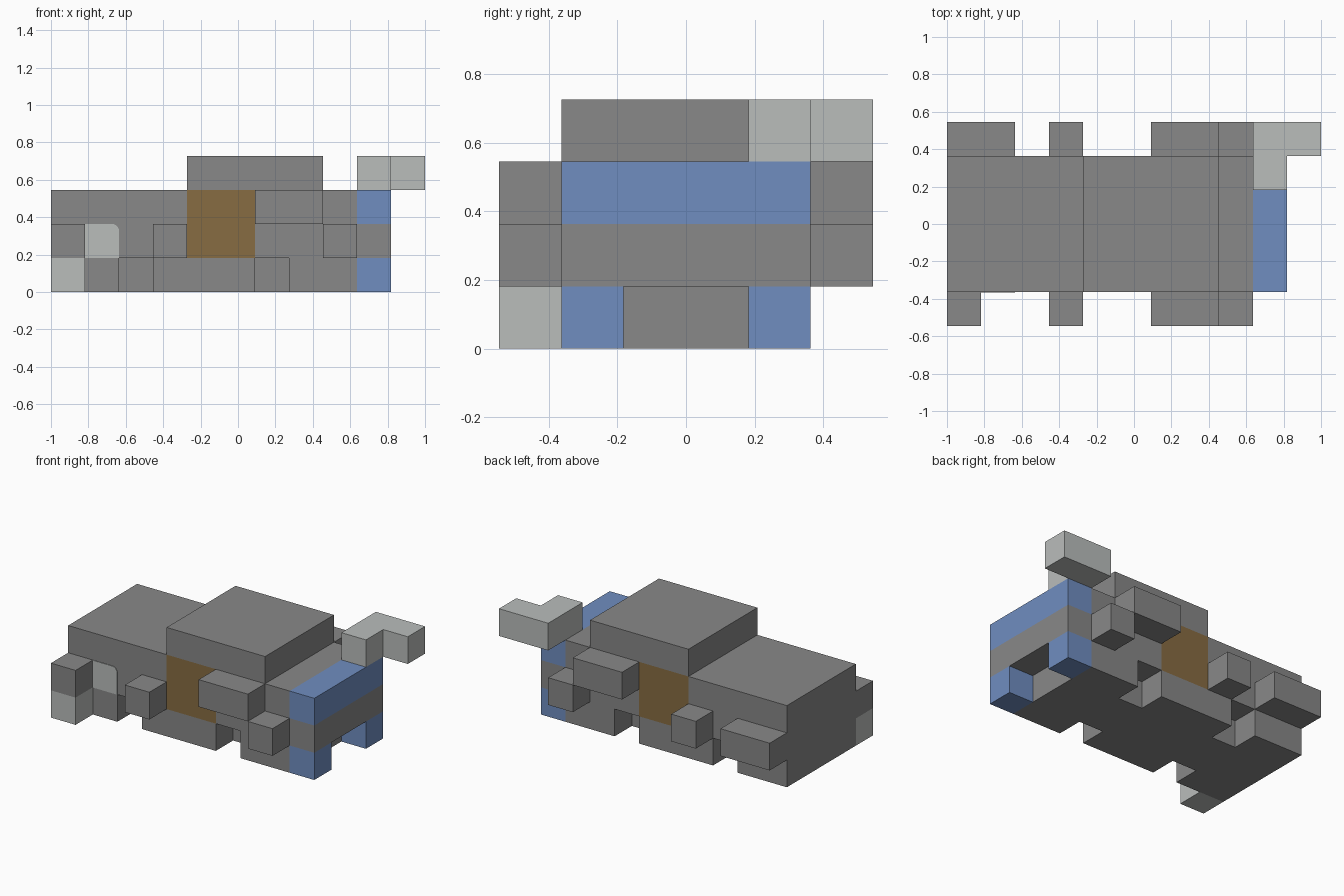
import bpy, bmesh, math
from mathutils import Vector

cube = bpy.data.objects.get("Cube")
if cube:
    bpy.data.objects.remove(cube, do_unlink=True)

# The model sits on a grid of 11 x 6 x 4 cells
U = 2 / 11
ORIGIN = Vector((5.5, 3, 0))


def pos(x, y, z):
    return (Vector((x, y, z)) - ORIGIN) * U


def material(name, r, g, b):
    m = bpy.data.materials.new(name)
    m.use_nodes = True
    m.diffuse_color = (r, g, b, 1)
    m.node_tree.nodes["Principled BSDF"].inputs["Base Color"].default_value = (r, g, b, 1)
    return m


GRAY = material("stone gray", .246, .246, .246)
LIGHT = material("light gray", .49, .51, .5)
BLUE = material("blue", .162, .27, .527)
BROWN = material("brown", .242, .15, .054)


def finish(bm, name, mats):
    bmesh.ops.recalc_face_normals(bm, faces=bm.faces[:])
    mesh = bpy.data.meshes.new(name)
    bm.to_mesh(mesh)
    bm.free()
    for m in mats:
        mesh.materials.append(m)
    obj = bpy.data.objects.new(name, mesh)
    bpy.context.collection.objects.link(obj)
    return obj


def prism(name, outline, offset, mats, cuts=(), rule=None):
    """Extrude an outline (cell coordinates), slice it, colour faces by rule."""
    bm = bmesh.new()
    face = bm.faces.new([bm.verts.new(pos(*p)) for p in outline])
    ext = bmesh.ops.extrude_face_region(bm, geom=[face], use_keep_orig=True)
    moved = [v for v in ext["geom"] if isinstance(v, bmesh.types.BMVert)]
    bmesh.ops.translate(bm, verts=moved, vec=Vector(offset) * U)
    for point, normal in cuts:
        bmesh.ops.bisect_plane(bm, geom=bm.verts[:] + bm.edges[:] + bm.faces[:],
                               plane_co=pos(*point), plane_no=normal)
    bmesh.ops.recalc_face_normals(bm, faces=bm.faces[:])
    if rule:
        for f in bm.faces:
            centre = f.calc_center_median() / U + ORIGIN
            f.material_index = rule(centre, f.normal)
    return finish(bm, name, mats)


def box(name, x, y, z, mats, **kw):
    outline = [(x[0], y[0], z[0]), (x[1], y[0], z[0]),
               (x[1], y[1], z[0]), (x[0], y[1], z[0])]
    return prism(name, outline, (0, 0, z[1] - z[0]), mats, **kw)


# Lower hull: plan with a notch at each wheel arch on both sides
side = [(0, 1), (2, 1), (2, 2), (3, 2), (3, 1), (6, 1), (6, 2), (7, 2), (7, 1), (9, 1)]
plan = side + [(x, 6 - y) for x, y in reversed(side)]
prism("lower_hull", [(x, y, 0) for x, y in plan], (0, 0, 1), [GRAY])

# Upper hull with brown doors on its two sides
box("upper_hull", (0, 9), (1, 5), (1, 3), [GRAY, BROWN],
    cuts=[((4, 0, 0), (1, 0, 0)), ((6, 0, 0), (1, 0, 0))],
    rule=lambda c, n: int(abs(n.y) > .5 and 4 < c.x < 6))

# Cabin
box("cabin", (4, 8), (1, 5), (3, 4), [GRAY])

# Nose: gray band below, blue above, on two blue feet
box("nose", (9, 10), (1, 5), (1, 3), [GRAY, BLUE],
    cuts=[((0, 0, 2), (0, 0, 1))], rule=lambda c, n: int(c.z > 2))
for name, y in (("right_nose_foot", 1), ("left_nose_foot", 4)):
    box(name, (9, 10), (y, y + 1), (0, 1), [BLUE])

# Side blocks shared by both sides
for label, y in (("right", 0), ("left", 5)):
    for part, x0, x1, z in (("middle_block", 3, 4, 1),
                            ("upper_block", 6, 8, 2),
                            ("fore_block", 8, 9, 1)):
        box(f"{label}_{part}", (x0, x1), (y, y + 1), (z, z + 1), [GRAY])

# Tail blocks: tall two-tone one on one side, long one on the other
box("right_tail_block", (0, 1), (0, 1), (0, 2), [LIGHT, GRAY],
    cuts=[((0, 0, 1), (0, 0, 1))], rule=lambda c, n: int(c.z > 1))
box("left_tail_block", (0, 2), (5, 6), (1, 2), [GRAY])

# Light panel with one rounded corner
R = .2
arc = [(2 - R + R * math.cos(a), 1, 2 - R + R * math.sin(a))
       for a in (math.pi / 2 * i / 6 for i in range(7))]
prism("side_panel", [(1, 1, 1), (2, 1, 1)] + arc + [(1, 1, 2)], (0, -.02, 0), [LIGHT])

# Bent arm standing on the nose
arm = [(9, 4), (10, 4), (10, 5), (11, 5), (11, 6), (9, 6)]
prism("bent_arm", [(x, y, 3) for x, y in arm], (0, 0, 1), [LIGHT])
